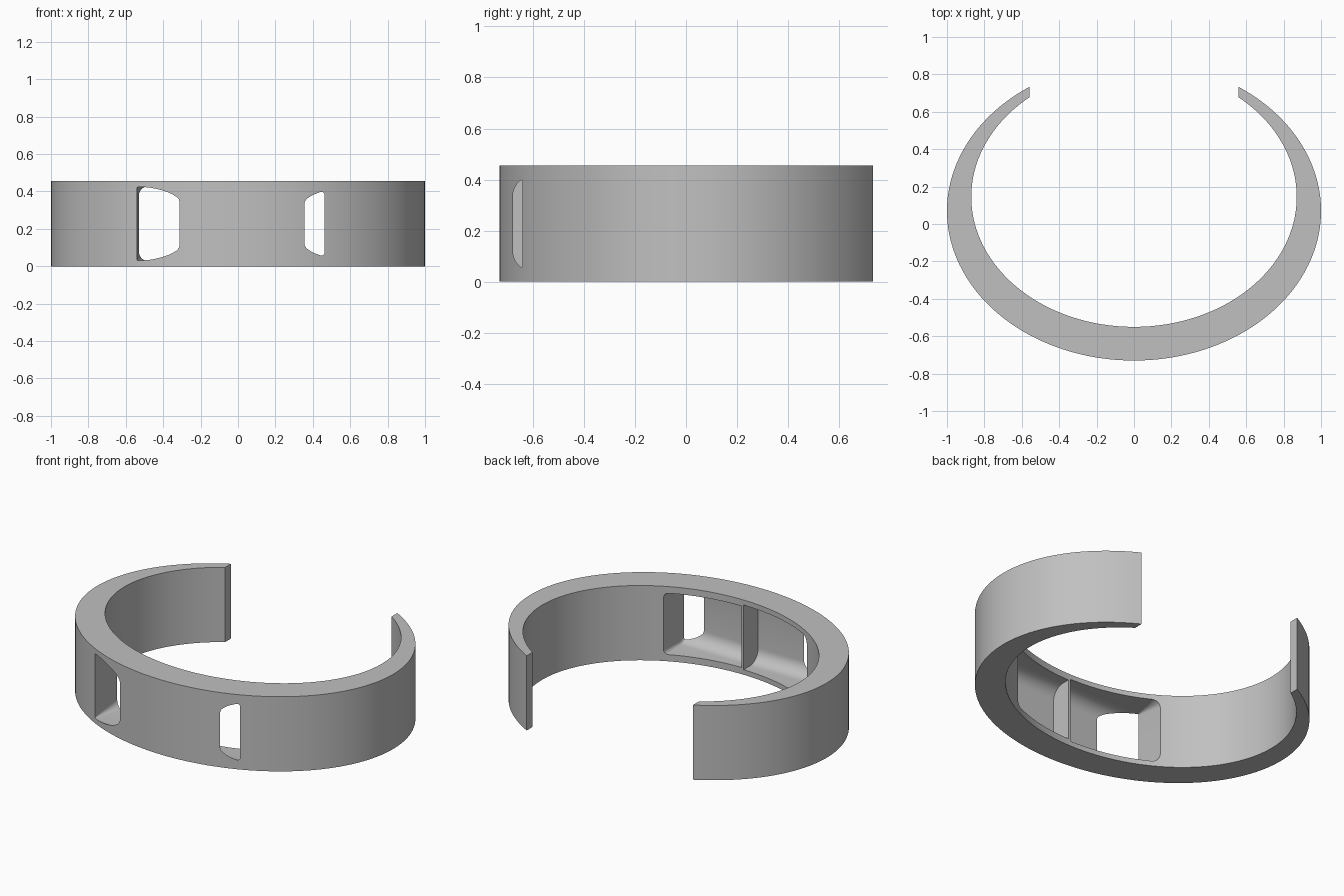
import bpy, bmesh
from math import sin, cos, asin, pi, radians

cube = bpy.data.objects.get("Cube")
if cube:
    bpy.data.objects.remove(cube, do_unlink=True)

HEIGHT = 0.455
GAP = 0.56          # half width of the opening at the back
STEPS = 144

metal = bpy.data.materials.new("grey metal")
metal.use_nodes = True
colour = (0.53, 0.53, 0.53, 1)
metal.diffuse_color = colour
metal.node_tree.nodes["Principled BSDF"].inputs["Base Color"].default_value = colour


def make_object(name, bm):
    bmesh.ops.recalc_face_normals(bm, faces=bm.faces)
    mesh = bpy.data.meshes.new(name)
    bm.to_mesh(mesh)
    bm.free()
    mesh.materials.append(metal)
    obj = bpy.data.objects.new(name, mesh)
    bpy.context.collection.objects.link(obj)
    return obj


def arc(rx, ry, cy):
    """Open ellipse running round the front, ending at x = +-GAP."""
    end = pi - asin(GAP / rx)
    angles = [end * (2 * i / STEPS - 1) for i in range(STEPS + 1)]
    return [(rx * sin(a), cy - ry * cos(a)) for a in angles]


def loft(bm, rings):
    """Join closed rings of points with quads and cap both ends."""
    loops = [[bm.verts.new(p) for p in ring] for ring in rings]
    for a, b in zip(loops, loops[1:]):
        for i in range(len(a)):
            j = (i + 1) % len(a)
            bm.faces.new((a[i], a[j], b[j], b[i]))
    bm.faces.new(loops[0])
    bm.faces.new(loops[-1])


# Open band, thick at the front and thin at the back
bm = bmesh.new()
outer, inner = arc(1.0, 0.8, 0.07), arc(0.87, 0.695, 0.145)
loft(bm, [[(*o, 0), (*o, HEIGHT), (*n, HEIGHT), (*n, 0)] for o, n in zip(outer, inner)])
band = make_object("bracelet_band", bm)


def section(y, near, far, half, radius):
    """Pocket outline at depth y, with rounded corners at its far end."""
    side = 1 if far > 0 else -1
    mid = HEIGHT / 2
    top = [(near, half)]
    for k in range(7):
        a = k / 6 * pi / 2
        top.append((far - side * radius * (1 - sin(a)), half - radius * (1 - cos(a))))
    return [(x, y, mid + z) for x, z in top] + [(x, y, mid - z) for x, z in reversed(top)]


def pocket(name, near, far_out, far_in, floor, half, corner_out, corner_in, fillet=0.08):
    """Cutter with a filleted floor; its flat floor breaks through the curved front."""
    back = -0.3
    depths = [floor + fillet * (1 - cos(radians(d))) for d in range(0, 91, 10)]
    depths += [-0.5, -0.4, back]
    rings = []
    for y in depths:
        d = max(0, fillet - (y - floor))
        inset = fillet - (fillet ** 2 - d ** 2) ** 0.5
        t = min(1, max(0, (y + 0.6) / 0.2))
        far = far_out + (far_in - far_out) * t
        radius = corner_out + (corner_in - corner_out) * t
        rings.append(section(y, near, far, half - inset, radius))
    bm = bmesh.new()
    loft(bm, rings)
    cutter = make_object(name, bm)
    cutter.hide_render = True
    return cutter


# Two inner pockets with a thin divider between them
cutters = [
    pocket("wide_pocket_cutter", -0.003, -0.54, -0.53, -0.69, 0.197, 0.005, 0.05),
    pocket("narrow_pocket_cutter", 0.011, 0.462, 0.462, -0.678, 0.187, 0.02, 0.03),
]
bpy.context.view_layer.objects.active = band
band.select_set(True)
for cutter in cutters:
    mod = band.modifiers.new("pocket", 'BOOLEAN')
    mod.operation = 'DIFFERENCE'
    mod.solver = 'EXACT'
    mod.object = cutter
    bpy.ops.object.modifier_apply(modifier=mod.name)
    bpy.data.objects.remove(cutter, do_unlink=True)

# Smooth curved walls, crisp rims
for other in bpy.context.selected_objects:
    other.select_set(other == band)
bpy.ops.object.shade_smooth_by_angle(angle=radians(30))
